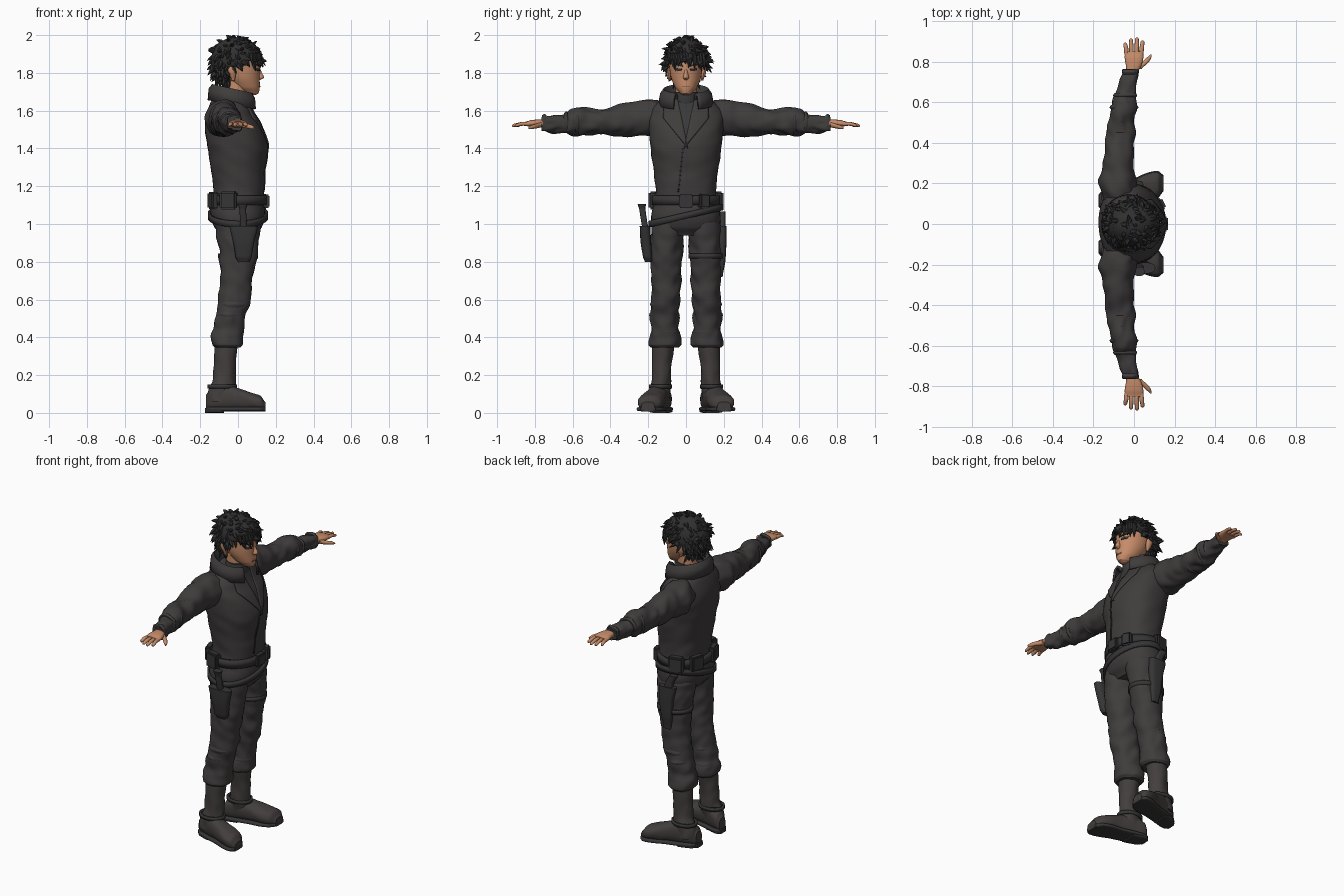
import bpy, bmesh, math, random
from mathutils import Vector, noise
from mathutils.bvhtree import BVHTree

random.seed(4)
cube = bpy.data.objects.get("Cube")
if cube:
    bpy.data.objects.remove(cube, do_unlink=True)
parts = []


def material(name, r, g, b):
    m = bpy.data.materials.new(name)
    m.use_nodes = True
    m.diffuse_color = (r, g, b, 1)
    shader = next(n for n in m.node_tree.nodes if n.type == 'BSDF_PRINCIPLED')
    shader.inputs["Base Color"].default_value = (r, g, b, 1)
    shader.inputs["Roughness"].default_value = 0.8
    return m


cloth = material("charcoal cloth", .05, .045, .045)
seam = material("dark seam", .025, .023, .023)
shirt = material("grey shirt", .042, .04, .041)
leather = material("boot leather", .055, .048, .046)
gear = material("belt gear", .038, .036, .038)
skin = material("skin", .56, .26, .14)
hair = material("black hair", .03, .029, .03)
lips = material("lips", .36, .13, .08)


def finish(name, bm, mat, solid=0):
    bmesh.ops.recalc_face_normals(bm, faces=bm.faces)
    mesh = bpy.data.meshes.new(name)
    bm.to_mesh(mesh)
    bm.free()
    ob = bpy.data.objects.new(name, mesh)
    bpy.context.collection.objects.link(ob)
    mesh.materials.append(mat)
    if solid:
        mod = ob.modifiers.new("thickness", 'SOLIDIFY')
        mod.thickness, mod.offset = solid, 0
    parts.append(ob)
    return ob


def smooth_rings(rings, steps):
    """Fill in rings between the given ones with a smooth spline."""
    out = []
    for i in range(len(rings) - 1):
        quad = [rings[max(0, min(len(rings) - 1, i + k))] for k in (-1, 0, 1, 2)]
        for j in range(steps):
            t = j / steps
            out.append([b + t * ((c - a) + t * ((2*a - 5*b + 4*c - d) + t * (3*(b - c) + d - a))) / 2
                        if n else b + t * (c - b) for n, (a, b, c, d) in enumerate(zip(*quad))])
    return out + [list(rings[-1])]


def loft(name, axis, rings, mat, side=1, power=2, wrinkle=0, sides=32, steps=5):
    """Skin ring sections (position, centre u, centre v, radius u, radius v)."""
    bm = bmesh.new()
    loops = []
    for t, cu, cv, ru, rv in smooth_rings(rings, steps):
        loop = []
        for k in range(sides):
            a = math.tau * k / sides
            c, s = math.cos(a), math.sin(a)
            fold = wrinkle * noise.noise(Vector((c * 1.5, s * 1.5 + cu, t * 17 + c * 1.2)))
            u = cu + math.copysign(abs(c) ** (2 / power), c) * max(ru + fold, .001)
            v = cv + math.copysign(abs(s) ** (2 / power), s) * max(rv + fold, .001)
            x, y, z = {'x': (t, u, v), 'y': (u, t, v), 'z': (u, v, t)}[axis]
            loop.append(bm.verts.new((x, y * side, z)))
        loops.append(loop)
    for lo, hi in zip(loops, loops[1:]):
        for k in range(sides):
            n = (k + 1) % sides
            bm.faces.new((lo[k], lo[n], hi[n], hi[k]))
    bm.faces.new(loops[0])
    bm.faces.new(loops[-1])
    return finish(name, bm, mat)


def sheet(name, rows, mat, thick, closed=False):
    bm = bmesh.new()
    grid = [[bm.verts.new(p) for p in row] for row in rows]
    count = len(rows[0])
    for lo, hi in zip(grid, grid[1:]):
        for k in range(count if closed else count - 1):
            n = (k + 1) % count
            bm.faces.new((lo[k], lo[n], hi[n], hi[k]))
    return finish(name, bm, mat, thick)


def patch(name, target, corners, mat, thick=.006, n=10):
    """Lay a four-cornered (y, z) plate on the front of another part."""
    bm = bmesh.new()
    bm.from_mesh(target.data)
    tree = BVHTree.FromBMesh(bm)
    bm.free()
    a, b, c, d = [Vector(p) for p in corners]
    rows = []
    for i in range(n + 1):
        row = []
        for j in range(n + 1):
            p = a.lerp(b, j / n).lerp(d.lerp(c, j / n), i / n)
            hit = tree.ray_cast(Vector((1, p.x, p.y)), Vector((-1, 0, 0)))[0]
            row.append(((hit.x if hit else 0) + thick * .4, p.x, p.y))
        rows.append(row)
    return sheet(name, rows, mat, thick)


def box(name, centre, size, mat, turn=0):
    bm = bmesh.new()
    bmesh.ops.create_cube(bm, size=1)
    bmesh.ops.scale(bm, vec=size, verts=bm.verts)
    bmesh.ops.bevel(bm, geom=bm.edges[:], offset=min(size) * .2, segments=2, affect='EDGES')
    ob = finish(name, bm, mat)
    ob.location, ob.rotation_euler = centre, (0, 0, turn)


def band(name, cx, cy, rx, ry, z, height, mat, tilt=0, thick=.012):
    angles = [math.tau * k / 48 for k in range(48)]
    rows = [[(cx + rx * math.cos(a), cy + ry * math.sin(a), z + h * height + tilt * math.sin(a))
             for a in angles] for h in (-.5, .5)]
    sheet(name, rows, mat, thick, True)


# Jacket, trousers seat and shirt neck
jacket = loft("jacket", 'z', [
    (1.08, 0, 0, .135, .163), (1.2, .005, 0, .135, .162), (1.28, 0, 0, .143, .168),
    (1.38, -.003, 0, .157, .184), (1.46, -.012, 0, .158, .193), (1.54, -.03, 0, .143, .2),
    (1.6, -.042, 0, .118, .19), (1.645, -.045, 0, .1, .15), (1.68, -.035, 0, .078, .09)],
    cloth, power=2.3, wrinkle=.006, sides=48)
loft("trousers_seat", 'z', [(.94, 0, 0, .09, .13), (.98, 0, 0, .125, .175),
     (1.04, 0, 0, .143, .185), (1.12, 0, 0, .137, .168)], cloth, power=2.3, wrinkle=.004)
loft("shirt_neck", 'z', [(1.6, -.01, 0, .07, .08), (1.66, -.005, 0, .07, .074),
                         (1.7, 0, 0, .064, .064)], shirt, wrinkle=.003)
patch("shirt_front", jacket, [(-.05, 1.66), (.05, 1.66), (.012, 1.44), (-.012, 1.44)], shirt, .004)
patch("jacket_closure", jacket, [(-.02, 1.4), (-.012, 1.4), (-.037, 1.17), (-.045, 1.17)], seam, .005)

# Standing collar, open at the front and folded outwards
collar = []
for rx, ry, z, drop in ((.075, .085, 1.64, .0), (.095, .1, 1.7, .02), (.112, .118, 1.735, .05),
                        (.125, .132, 1.715, .055), (.13, .142, 1.655, .05)):
    row = []
    for k in range(41):
        a = math.radians(-152 + 304 * k / 40)
        front = (1 - math.cos(a)) / 2
        row.append((-.025 - rx * math.cos(a), ry * math.sin(a), z - drop * front))
    collar.append(row)
sheet("collar", collar, cloth, .012)

# Head
head = loft("head", 'z', [
    (1.682, .075, 0, .015, .015), (1.69, .068, 0, .04, .03), (1.72, .048, 0, .067, .056),
    (1.77, .025, 0, .09, .078), (1.82, .01, 0, .107, .087), (1.88, -.005, 0, .115, .09),
    (1.94, -.012, 0, .085, .07), (1.965, -.012, 0, .04, .035)], skin)
loft("neck", 'z', [(1.62, -.015, 0, .055, .055), (1.76, -.005, 0, .06, .056)], skin)
loft("nose", 'z', [(1.762, .112, 0, .006, .008), (1.774, .119, 0, .018, .015),
                   (1.8, .113, 0, .014, .01), (1.835, .1, 0, .012, .008)], skin, sides=12)
patch("mouth", head, [(-.022, 1.731), (.022, 1.731), (.018, 1.725), (-.018, 1.725)], lips, .004)
for side, label in ((1, "left"), (-1, "right")):
    patch(label + "_eye", head, [(side * y, z) for y, z in
          ((.022, 1.822), (.058, 1.826), (.056, 1.812), (.024, 1.81))], hair, .004)
    patch(label + "_brow", head, [(side * y, z) for y, z in
          ((.016, 1.84), (.064, 1.851), (.066, 1.844), (.016, 1.831))], hair, .006)
    loft(label + "_ear", 'z', [(1.76, -.025, .086, .008, .006), (1.8, -.03, .094, .02, .012),
                               (1.83, -.034, .096, .02, .01), (1.84, -.034, .094, .008, .005)],
         skin, side, sides=12)

# Hair cap with layered tufts and a hanging fringe
centre, radii = Vector((-.01, 0, 1.862)), Vector((.128, .106, .122))


def has_hair(p):
    return p.z > 1.862 or (p.x < -.045 and p.z > 1.745) or (p.x < .03 and p.z > 1.835)


bm = bmesh.new()
bmesh.ops.create_uvsphere(bm, u_segments=40, v_segments=28, radius=1)
for v in bm.verts:
    v.co = centre + v.co * radii
bare = [f for f in bm.faces if not has_hair(f.calc_center_median())]
bmesh.ops.delete(bm, geom=bare, context='FACES')
finish("hair_cap", bm, hair, .012)


def tuft(bm, base, way, length, width):
    way = way.normalized()
    across = way.orthogonal().normalized()
    up = way.cross(across)
    loops = []
    for t, w in ((0, .8), (.4, 1), (.75, .6), (1, .06)):
        mid = base + way * length * t + Vector((0, 0, -.25 * length * t * t))
        loop = []
        for k in range(6):
            a = math.tau * k / 6
            p = mid + (across * math.cos(a) + up * math.sin(a)) * width * w
            loop.append(bm.verts.new((p.x, p.y, min(p.z, 2))))
        loops.append(loop)
    for lo, hi in zip(loops, loops[1:]):
        for k in range(6):
            bm.faces.new((lo[k], lo[k - 1], hi[k - 1], hi[k]))
    bm.faces.new(loops[0])
    bm.faces.new(loops[-1])


bm = bmesh.new()
count = 330
for i in range(count):
    z = 1 - 2 * (i + .5) / count
    a = i * 2.39996
    n = Vector((math.cos(a) * math.sqrt(1 - z * z), math.sin(a) * math.sqrt(1 - z * z), z))
    p = centre + n * radii * .95
    if has_hair(p):
        stray = Vector([random.uniform(-.5, .5) for _ in range(3)])
        swirl = Vector((-n.y, n.x, 0)) * .35
        tuft(bm, p, n * .45 + stray + swirl + Vector((.1, 0, -.35)),
             random.uniform(.035, .055), random.uniform(.009, .014))
for k in range(13):
    y = -.088 + k * .0147
    base = Vector((-.01 + .125 * math.sqrt(1 - (y / .115) ** 2), y, 1.905))
    tuft(bm, base, Vector((.15, random.uniform(-.3, .3), -1)),
         random.uniform(.045, .06) + (.02 if y > .015 else 0), .013)
finish("hair_tufts", bm, hair)

# Limbs, built once and repeated on both sides
for side, label in ((1, "left_"), (-1, "right_")):
    loft(label + "sleeve", 'y', [
        (.1, -.07, 1.56, .07, .08), (.19, -.08, 1.562, .09, .097), (.27, -.078, 1.555, .083, .092),
        (.35, -.075, 1.55, .075, .083), (.42, -.07, 1.545, .071, .072), (.49, -.065, 1.54, .066, .066),
        (.55, -.055, 1.542, .066, .074), (.61, -.048, 1.54, .058, .068), (.64, -.042, 1.535, .05, .052),
        (.71, -.025, 1.53, .047, .046), (.765, -.015, 1.53, .042, .036)], cloth, side, wrinkle=.013, steps=8)
    for y, x, r in ((.45, -.068, .07), (.575, -.052, .071), (.635, -.043, .058), (.75, -.019, .044)):
        loft(label + "sleeve_fold", 'y', [(y - .012, x, 1.538, r * .9, r * .88), (y, x, 1.54, r, r),
             (y + .012, x, 1.538, r * .9, r * .88)], cloth, side, wrinkle=.008)
    loft(label + "palm", 'y', [(.74, -.012, 1.53, .028, .022), (.78, -.002, 1.533, .038, .02),
         (.82, 0, 1.533, .046, .017), (.85, 0, 1.53, .043, .012)], skin, side, power=2.5)
    for x, tip in ((-.036, .895), (-.012, .915), (.012, .92), (.035, .905)):
        loft(label + "finger", 'y', [(.83, x, 1.53, .011, .011), (.87, x * 1.1, 1.53, .011, .01),
             (tip - .006, x * 1.2, 1.522, .009, .008), (tip, x * 1.2, 1.52, .004, .004)],
             skin, side, sides=12)
    loft(label + "thumb", 'y', [(.765, .02, 1.525, .018, .014), (.795, .052, 1.518, .017, .012),
         (.82, .073, 1.512, .012, .01), (.835, .083, 1.508, .004, .004)], skin, side, sides=12)
    patch(label + "lapel", jacket, [(side * y, z) for y, z in
          ((.045, 1.665), (.115, 1.645), (.12, 1.56), (-.01, 1.4))], cloth, .0095)

    loft(label + "trouser_leg", 'z', [
        (.345, -.058, .113, .07, .07), (.36, -.058, .113, .083, .084), (.41, -.058, .113, .086, .083),
        (.45, -.052, .112, .078, .074), (.5, -.042, .112, .08, .075), (.55, -.03, .11, .085, .073),
        (.61, -.018, .109, .086, .076), (.7, -.008, .107, .088, .079), (.8, 0, .106, .097, .083),
        (.9, .003, .104, .108, .086), (.99, 0, .095, .12, .09), (1.03, 0, .09, .11, .085)],
        cloth, side, wrinkle=.011, steps=8)
    for z, x, r in ((.425, -.056, .083), (.52, -.04, .079), (.575, -.026, .079)):
        loft(label + "trouser_fold", 'z', [(z - .02, x, .113, r * .9, r * .88), (z, x, .112, r, r * .97),
             (z + .02, x, .111, r * .9, r * .88)], cloth, side, wrinkle=.012)
    loft(label + "boot_shaft", 'z', [(.06, -.09, .14, .07, .05), (.12, -.085, .136, .07, .053),
         (.18, -.073, .13, .059, .05), (.27, -.068, .127, .06, .053), (.37, -.064, .12, .062, .057)],
         leather, side, wrinkle=.006)
    foot = [(-.17, .03, .04), (-.15, .046, .055), (-.08, .054, .07), (0, .057, .058),
            (.07, .067, .047), (.12, .06, .038), (.145, .035, .022)]
    loft(label + "boot_foot", 'x', [(x, .135 + .27 * (x + .1), .014 + h, w, h) for x, w, h in foot],
         leather, side, power=2.4, wrinkle=.003)
    loft(label + "boot_sole", 'x', [(x, .135 + .27 * (x + .1), .02, w + .006, .012)
         for x, w, h in foot], gear, side, power=4)
    loft(label + "boot_heel", 'x', [(x, .135 + .27 * (x + .1), .013, w, .013)
         for x, w in ((-.176, .03), (-.15, .05), (-.075, .054))], gear, side, power=4)
    band(label + "boot_strap", -.083, side * .135, .073, .056, .14, .02, gear)

# Waist belt, slung belt, buckle and pouches
band("waist_belt", 0, 0, .147, .174, 1.125, .05, gear, thick=.014)
band("slung_belt", 0, 0, .153, .192, 1.045, .034, gear, tilt=.045)
box("buckle", (.15, .0, 1.12), (.035, .075, .07), gear)
box("front_pouch", (.128, .095, 1.12), (.045, .06, .08), gear, .45)
for side, label in ((1, "left"), (-1, "right")):
    box(label + "_side_pouch", (-.05, side * .167, 1.125), (.09, .045, .095), gear, side * .25)
    box(label + "_back_pouch", (-.132, side * .085, 1.125), (.04, .085, .09), gear, side * -.3)

# Holsters with their grips and thigh straps
loft("right_holster", 'z', [(.8, .03, .2, .03, .018), (.82, .03, .203, .042, .024),
     (.9, .03, .212, .055, .028), (.99, .03, .217, .075, .028)], gear, -1, power=3)
loft("right_grip", 'z', [(.97, .03, .215, .018, .016), (1.03, .028, .224, .018, .016),
     (1.08, .025, .231, .018, .017), (1.105, .025, .234, .026, .022)], gear, -1, power=3)
loft("left_holster", 'z', [(.72, .0, .178, .025, .016), (.8, .0, .188, .035, .02),
     (.9, .0, .192, .045, .022), (.99, -.01, .193, .055, .022)], gear, power=3)
loft("left_grip", 'z', [(.96, -.01, .193, .03, .016), (1.02, -.025, .192, .024, .016),
     (1.065, -.05, .192, .024, .016)], gear, power=3)
band("left_thigh_strap", 0, .106, .101, .087, .83, .025, gear)

# Smooth shading that keeps hard edges
bpy.ops.object.select_all(action='DESELECT')
for ob in parts:
    ob.select_set(True)
bpy.context.view_layer.objects.active = parts[0]
bpy.ops.object.shade_smooth_by_angle(angle=math.radians(40))
